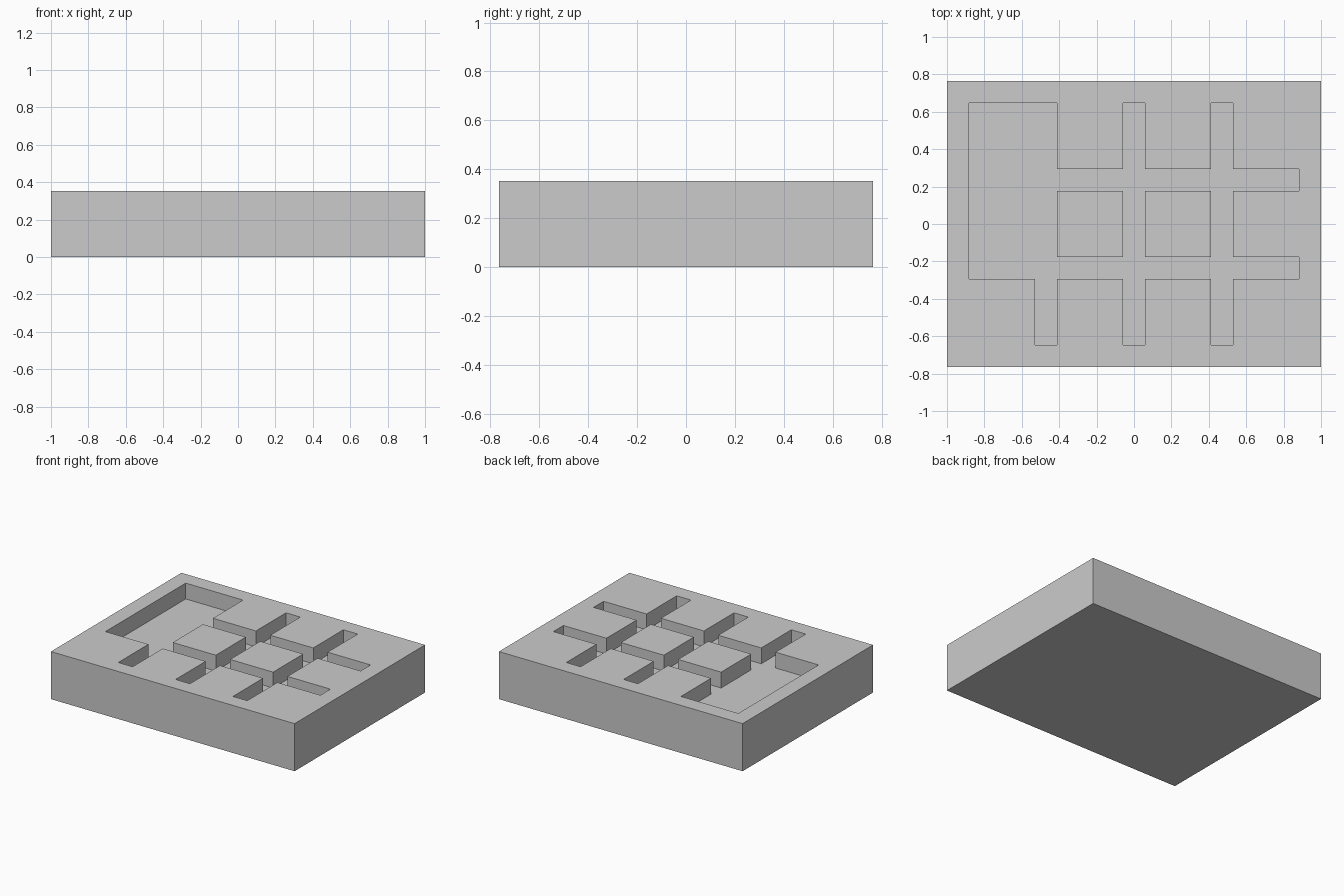
import bpy
import bmesh

if "Cube" in bpy.data.objects:
    bpy.data.objects.remove(bpy.data.objects["Cube"])

U = 2 / 17                                   # module: channel width, depth and border
XS = [0, 1, 4, 5, 8, 9, 12, 13, 16, 17]      # column lines in modules
YS = [0, 1, 4, 5, 8, 9, 12, 13]              # row lines in modules
TOP = 3 * U
POCKET = {(1, 3), (1, 5)}                    # blocks removed to open the large pocket


def is_sunk(i, j):
    """Channels run between the blocks, inside the border."""
    if i in (0, len(XS) - 2) or j in (0, len(YS) - 2):
        return False
    return i % 2 == 0 or j % 2 == 0 or (i, j) in POCKET


bm = bmesh.new()

# Top surface as a grid of cells
verts = [[bm.verts.new(((x - 8.5) * U, (y - 6.5) * U, TOP)) for y in YS] for x in XS]
sunk = []
for i in range(len(XS) - 1):
    for j in range(len(YS) - 1):
        face = bm.faces.new((verts[i][j], verts[i + 1][j],
                             verts[i + 1][j + 1], verts[i][j + 1]))
        if is_sunk(i, j):
            sunk.append(face)
rim = [e for e in bm.edges if e.is_boundary]

# Recess: channels and pocket pushed down one module, open at the top
res = bmesh.ops.extrude_face_region(bm, geom=sunk)
floor_verts = [g for g in res["geom"] if isinstance(g, bmesh.types.BMVert)]
bmesh.ops.translate(bm, verts=floor_verts, vec=(0, 0, -U))
bmesh.ops.delete(bm, geom=[f for f in sunk if f.is_valid], context='FACES')

# Outer walls and underside
res = bmesh.ops.extrude_edge_only(bm, edges=rim)
for g in res["geom"]:
    if isinstance(g, bmesh.types.BMVert):
        g.co.z = 0
base = [e for e in bm.edges if e.is_boundary]
bmesh.ops.holes_fill(bm, edges=base, sides=0)
bmesh.ops.recalc_face_normals(bm, faces=bm.faces[:])

mesh = bpy.data.meshes.new("channelled_slab")
bm.to_mesh(mesh)
bm.free()
slab = bpy.data.objects.new("channelled_slab", mesh)
bpy.context.collection.objects.link(slab)
